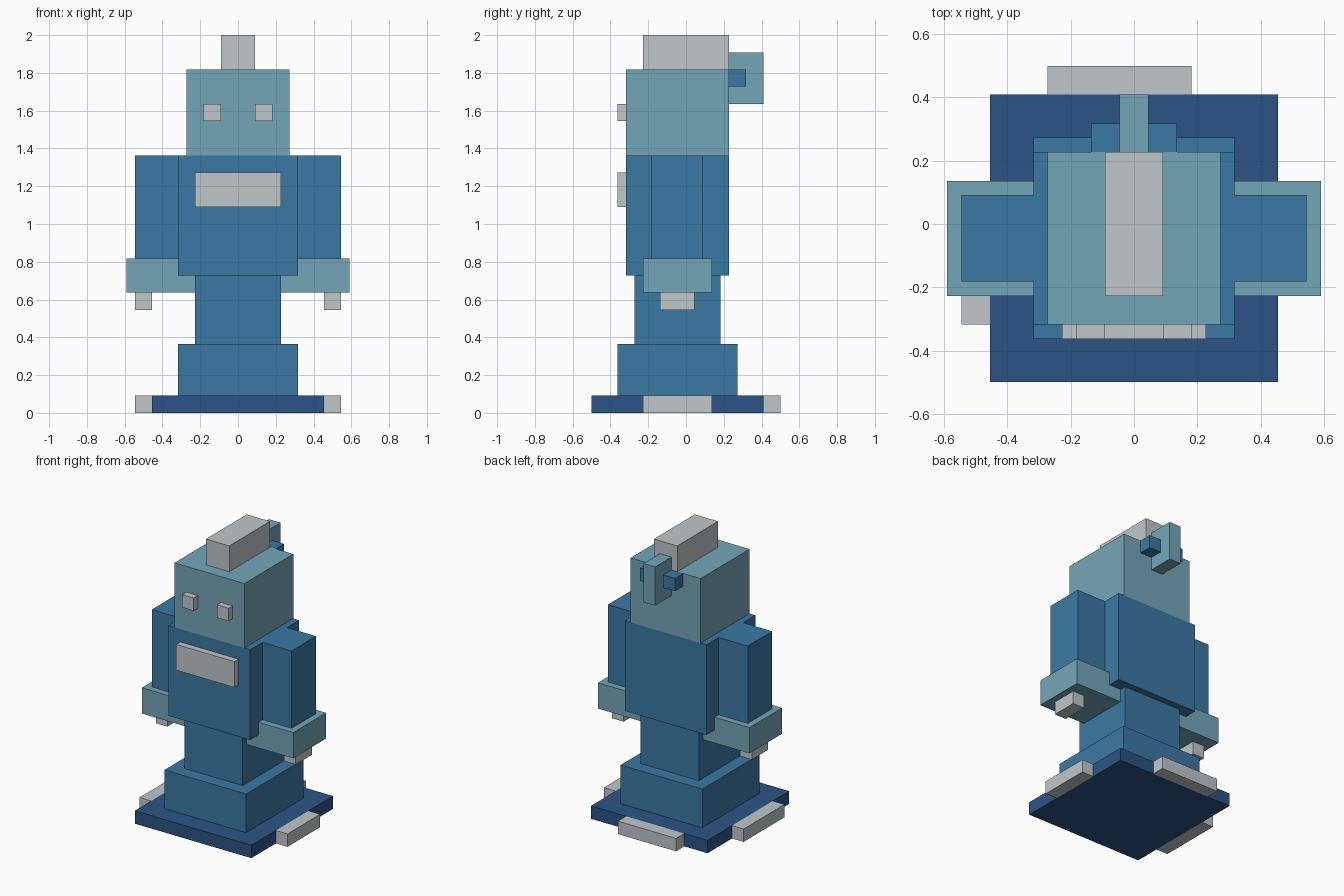
import bpy
import bmesh
from mathutils import Vector

cube = bpy.data.objects.get("Cube")
if cube:
    bpy.data.objects.remove(cube, do_unlink=True)

U = 1 / 22  # grid step: the figure is 44 steps tall


def to_linear(c):
    c /= 255
    return c / 12.92 if c <= 0.04045 else ((c + 0.055) / 1.055) ** 2.4


def make_material(name, *rgb):
    colour = [to_linear(c) for c in rgb] + [1]
    mat = bpy.data.materials.new(name)
    mat.use_nodes = True
    mat.diffuse_color = colour
    bsdf = next(n for n in mat.node_tree.nodes if n.type == "BSDF_PRINCIPLED")
    bsdf.inputs["Base Color"].default_value = colour
    return mat


NAVY = make_material("navy blue", 43, 84, 133)
BLUE = make_material("steel blue", 59, 121, 163)
TEAL = make_material("pale teal", 116, 166, 185)
GREY = make_material("light grey", 192, 199, 201)


def box(name, mat, x, y, z):
    """Box spanning the given (low, high) grid ranges."""
    low, high = (Vector(p) * U for p in zip(x, y, z))
    bm = bmesh.new()
    bmesh.ops.create_cube(bm, size=1)
    bmesh.ops.scale(bm, vec=high - low, verts=bm.verts)
    mesh = bpy.data.meshes.new(name)
    bm.to_mesh(mesh)
    bm.free()
    mesh.materials.append(mat)
    obj = bpy.data.objects.new(name, mesh)
    obj.location = (low + high) / 2
    bpy.context.collection.objects.link(obj)


def centred(name, mat, half, y, z):
    box(name, mat, (-half, half), y, z)


def pair(name, mat, x, y, z):
    box("left_" + name, mat, x, y, z)
    box("right_" + name, mat, (-x[1], -x[0]), y, z)


# Base with its edge bumpers
centred("base", NAVY, 10, (-11, 9), (0, 2))
box("left_bumper", GREY, (10, 12), (-5, 3), (0, 2))
box("right_bumper", GREY, (-12, -10), (-7, 3), (0, 2))
box("back_bumper", GREY, (-6, 4), (9, 11), (0, 2))

# Body
centred("lower_body", BLUE, 7, (-8, 6), (2, 8))
centred("waist", BLUE, 5, (-6, 4), (8, 16))
centred("torso", BLUE, 7, (-7, 5), (16, 30))
centred("chest_plate", GREY, 5, (-8, -7), (24, 28))

# Arms
pair("arm", BLUE, (6, 12), (-4, 2), (18, 30))
pair("cuff", TEAL, (5, 13), (-5, 3), (14, 18))
pair("hand", GREY, (10, 12), (-3, 1), (12, 14))

# Head
centred("head", TEAL, 6, (-7, 5), (30, 40))
centred("crest", GREY, 2, (-5, 5), (40, 44))
pair("eye", GREY, (2, 4), (-8, -7), (34, 36))

# Fin and crossbar on the back of the head
centred("back_fin", TEAL, 1, (5, 9), (36, 42))
pair("crossbar", BLUE, (1, 3), (5, 7), (38, 40))
